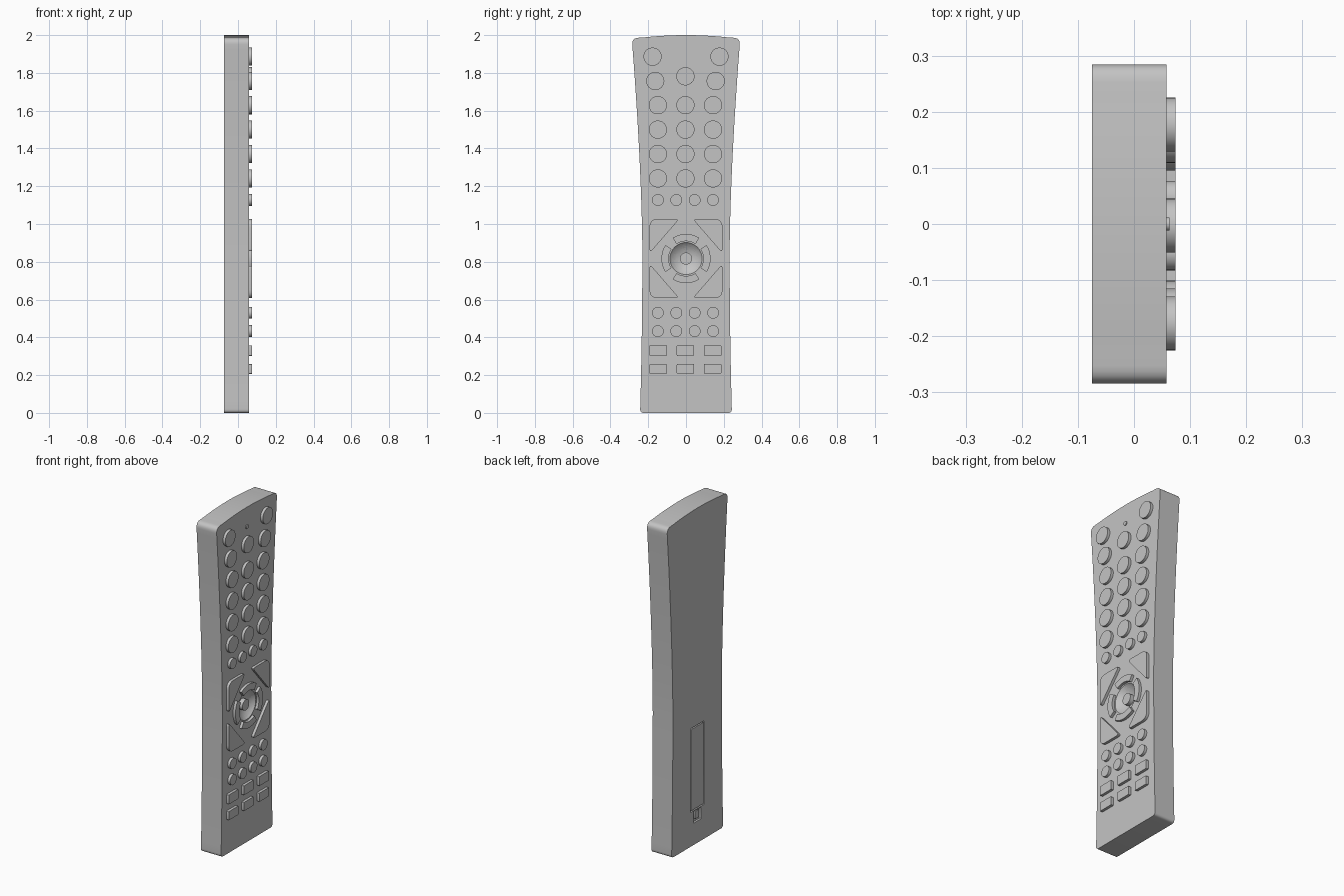
import bpy
import bmesh
from math import sin, cos, pi, radians
from mathutils import Vector

cube = bpy.data.objects.get("Cube")
if cube:
    bpy.data.objects.remove(cube, do_unlink=True)

BACK, FACE, TOP = -0.075, 0.058, 0.074   # x of back, key face and key tops
PAD_Z = 0.817                            # height of the navigation pad

grey = bpy.data.materials.new("plain grey")
grey.use_nodes = True
grey.diffuse_color = (0.55, 0.55, 0.55, 1)
grey.node_tree.nodes["Principled BSDF"].inputs["Base Color"].default_value = (0.55, 0.55, 0.55, 1)


def make_object(name, bm):
    bmesh.ops.recalc_face_normals(bm, faces=bm.faces)
    mesh = bpy.data.meshes.new(name)
    bm.to_mesh(mesh)
    bm.free()
    mesh.materials.append(grey)
    obj = bpy.data.objects.new(name, mesh)
    bpy.context.collection.objects.link(obj)
    return obj


def smooth(obj):
    bpy.ops.object.select_all(action='DESELECT')
    obj.select_set(True)
    bpy.context.view_layer.objects.active = obj
    bpy.ops.object.shade_smooth_by_angle(angle=radians(30))


def prism(name, outline, x0=FACE - 0.012, x1=TOP):
    """Extrude a (y, z) outline along x."""
    bm = bmesh.new()
    face = bm.faces.new([bm.verts.new((x0, y, z)) for y, z in outline])
    moved = bmesh.ops.extrude_face_region(bm, geom=[face])["geom"]
    verts = [v for v in moved if isinstance(v, bmesh.types.BMVert)]
    bmesh.ops.translate(bm, verts=verts, vec=(x1 - x0, 0, 0))
    obj = make_object(name, bm)
    smooth(obj)
    return obj


def rounded(corners, steps=6):
    """Round each (y, z, trim) corner with a short curve."""
    out = []
    for i, (y, z, trim) in enumerate(corners):
        p = Vector((y, z))
        if not trim:
            out.append(p)
            continue
        a = Vector(corners[i - 1][:2])
        b = Vector(corners[(i + 1) % len(corners)][:2])
        a = p + (a - p).normalized() * trim
        b = p + (b - p).normalized() * trim
        for k in range(steps + 1):
            t = k / steps
            out.append(a * (1 - t) ** 2 + p * 2 * t * (1 - t) + b * t * t)
    return out


def circle(y, z, r, n=40):
    return [(y + r * cos(2 * pi * k / n), z + r * sin(2 * pi * k / n)) for k in range(n)]


def box(y, z, w, h, trim=0.005):
    return rounded([(y + sy * w / 2, z + sz * h / 2, trim)
                    for sy, sz in ((-1, -1), (1, -1), (1, 1), (-1, 1))], 3)


def half_width(z):
    if z < 0.85:
        return 0.231 + 0.012 * ((0.85 - z) / 0.85) ** 2
    return 0.231 + 0.055 * ((z - 0.85) / 1.12) ** 1.6


# Body: waisted sides with a bowed top edge
levels = [0.06 + 1.86 * k / 24 for k in range(25)]
right_side = [(half_width(z), z, 0) for z in levels]
top_edge = [(0.22 * cos(pi * k / 12), 1.988 + 0.012 * (1 - cos(pi * k / 12) ** 2), 0)
            for k in range(13)]
left_side = [(-y, z, 0) for y, z, _ in reversed(right_side)]
body = prism("body", rounded([(0.243, 0, 0.02)] + right_side + [(0.287, 1.984, 0.035)]
                             + top_edge + [(-0.287, 1.984, 0.035)] + left_side
                             + [(-0.243, 0, 0.02)]), BACK, FACE)


def cut(cutter):
    mod = body.modifiers.new("cut", 'BOOLEAN')
    mod.operation = 'DIFFERENCE'
    mod.solver = 'EXACT'
    mod.object = cutter
    bpy.context.view_layer.objects.active = body
    bpy.ops.object.modifier_apply(modifier=mod.name)
    bpy.data.objects.remove(cutter, do_unlink=True)


# Finger dish in the middle of the pad
dish_r, depth = 0.085, 0.036
ball_r = (dish_r ** 2 + depth ** 2) / (2 * depth)
bm = bmesh.new()
bmesh.ops.create_uvsphere(bm, u_segments=48, v_segments=32, radius=ball_r)
bmesh.ops.rotate(bm, verts=bm.verts, matrix=Vector((0, 0, 1)).rotation_difference(
    Vector((1, 0, 0))).to_matrix())
bmesh.ops.translate(bm, verts=bm.verts, vec=(FACE - depth + ball_r, 0, PAD_Z))
cut(make_object("dish_cutter", bm))

# Battery cover and latch pockets on the back
cut(prism("cover_cutter", box(0, 0.455, 0.13, 0.5), BACK - 0.02, BACK + 0.01))
cut(prism("latch_cutter", box(0, 0.165, 0.07, 0.07), BACK - 0.02, BACK + 0.012))
smooth(body)
prism("battery_cover", box(0, 0.455, 0.116, 0.486), BACK, BACK + 0.015)
prism("cover_latch", box(0, 0.17, 0.035, 0.045), BACK + 0.002, BACK + 0.02)

# Large round keys
large = [(s * 0.177, 1.886) for s in (-1, 1)]
large += [(-0.163, 1.757), (-0.003, 1.782), (0.157, 1.757)]
large += [(y, 1.629 - 0.1293 * row) for row in range(4) for y in (-0.149, -0.003, 0.143)]
for i, (y, z) in enumerate(large):
    prism(f"large_key_{i + 1}", circle(y, z, 0.048))

# Small round keys
for row, z in enumerate((1.127, 0.53, 0.433)):
    for col in range(4):
        prism(f"small_key_{row + 1}_{col + 1}", circle(-0.149 + 0.0975 * col, z, 0.031, 32))

# Rectangular keys
for row, (z, h) in enumerate(((0.33, 0.056), (0.233, 0.052))):
    for col in range(3):
        prism(f"bar_key_{row + 1}_{col + 1}", box(-0.147 + 0.144 * col, z, 0.092, h))

# Three-cornered keys around the pad
for sy, side in ((-1, "right"), (1, "left")):
    for sz, level in ((-1, "lower"), (1, "upper")):
        corners = [(0.193, 0.21, 0.045), (0.035, 0.21, 0.026), (0.193, 0.028, 0.026)]
        prism(f"{level}_{side}_corner_key",
              rounded([(sy * y, PAD_Z + sz * z, t) for y, z, t in corners]))

# Four arc keys of the pad
for i, name in enumerate(("left", "up", "right", "down")):
    angles = [radians(90 * i - 33 + 66 * k / 14) for k in range(15)]
    arc = [(0.13 * cos(a), PAD_Z + 0.13 * sin(a)) for a in angles]
    arc += [(0.092 * cos(a), PAD_Z + 0.092 * sin(a)) for a in reversed(angles)]
    prism(f"pad_{name}_key", arc)

# Centre key and indicator lamp
prism("pad_centre_key", circle(0, PAD_Z, 0.032, 32), 0, FACE - 0.006)
prism("indicator_lamp", circle(0, 1.885, 0.012, 20), FACE - 0.01, FACE + 0.005)
